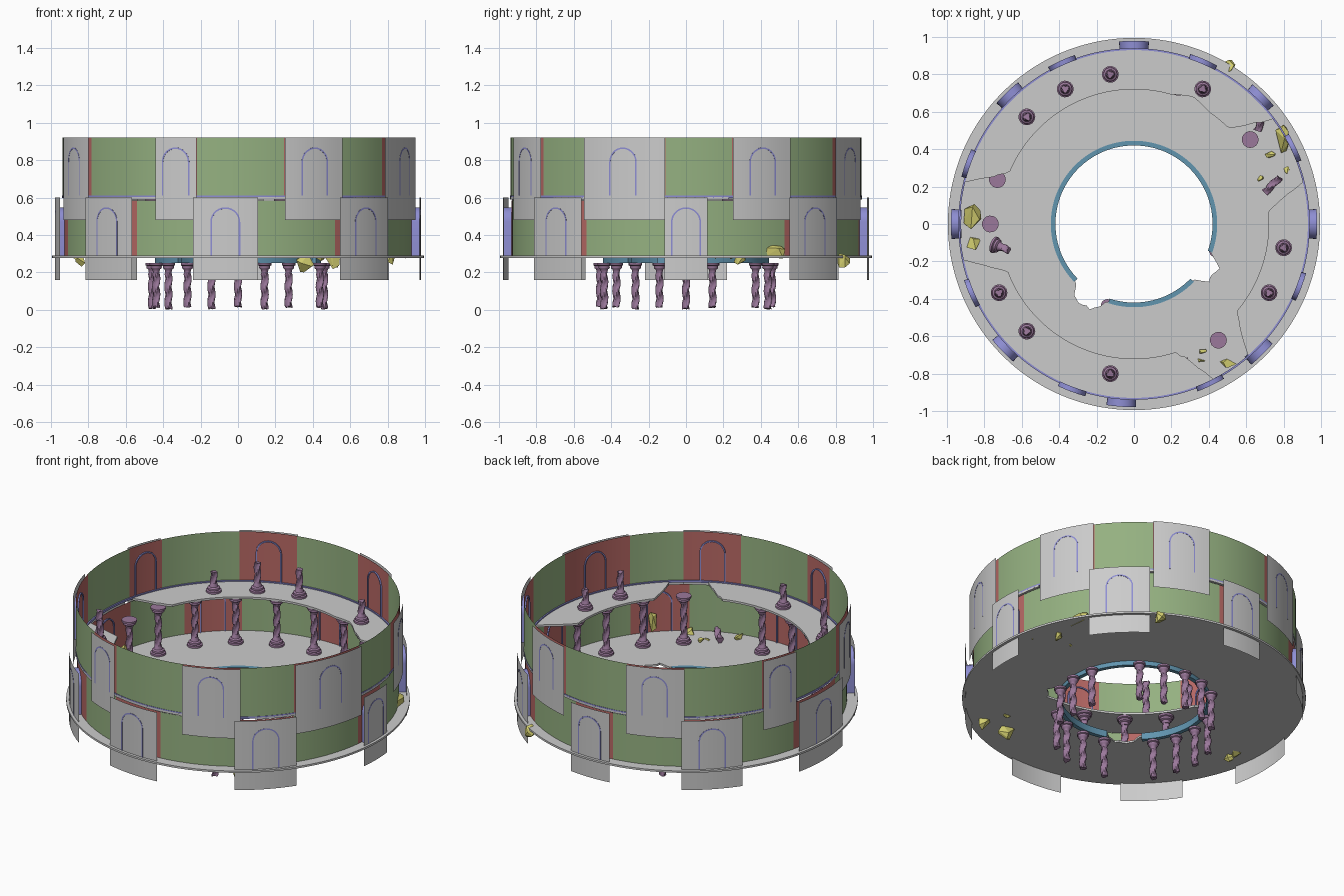
import bpy, bmesh, math, random
from math import sin, cos, radians, pi
from mathutils import Vector, Matrix, Euler

if "Cube" in bpy.data.objects:
    bpy.data.objects.remove(bpy.data.objects["Cube"])

random.seed(7)

def mat(name, c):
    m = bpy.data.materials.new(name)
    m.diffuse_color = (*c, 1)
    m.use_nodes = True
    m.node_tree.nodes["Principled BSDF"].inputs["Base Color"].default_value = m.diffuse_color
    return m

GREEN = mat("wall_green", (0.30, 0.44, 0.22))
RED = mat("niche_red", (0.48, 0.14, 0.13))
VIOLET = mat("arch_violet", (0.27, 0.27, 0.65))
PLUM = mat("column_plum", (0.33, 0.19, 0.33))
YELLOW = mat("rubble_yellow", (0.65, 0.62, 0.16))
TEAL = mat("rim_teal", (0.12, 0.30, 0.43))

def obj(name, bm, m=None, smooth=False, normals=True):
    if normals:
        bmesh.ops.recalc_face_normals(bm, faces=bm.faces[:])
    me = bpy.data.meshes.new(name)
    bm.to_mesh(me)
    bm.free()
    o = bpy.data.objects.new(name, me)
    bpy.context.collection.objects.link(o)
    if m:
        me.materials.append(m)
    if smooth:
        bpy.context.view_layer.objects.active = o
        o.select_set(True)
        bpy.ops.object.shade_smooth_by_angle(angle=radians(40))
        o.select_set(False)
    return o

def polar(r, a, z):
    return Vector((r * cos(a), r * sin(a), z))

def sheet(name, r, a0, a1, z0, z1, m=None):
    """Curved upright panel between two angles (degrees)."""
    bm = bmesh.new()
    n = max(2, int((a1 - a0) / 2.5))
    rows = [[bm.verts.new(polar(r, radians(a0 + (a1 - a0) * i / n), z)) for z in (z0, z1)]
            for i in range(n + 1)]
    for p, q in zip(rows, rows[1:]):
        bm.faces.new((p[0], q[0], q[1], p[1]))
    return obj(name, bm, m, True, False)

def slab(name, rin, rout, a0, a1, z0, z1, n, m=None):
    """Flat ring sector; rin may vary with the angle in degrees."""
    bm = bmesh.new()
    full = a1 - a0 >= 360
    rows = []
    for i in range(n if full else n + 1):
        d = a0 + (a1 - a0) * i / n
        a = radians(d)
        ri = rin(d) if callable(rin) else rin
        rows.append([bm.verts.new(polar(r, a, z))
                     for r, z in ((ri, z0), (rout, z0), (rout, z1), (ri, z1))])
    pairs = list(zip(rows, rows[1:])) + ([(rows[-1], rows[0])] if full else [])
    for p, q in pairs:
        for k in range(4):
            bm.faces.new((p[k], q[k], q[(k + 1) % 4], p[(k + 1) % 4]))
    if not full:
        bm.faces.new(rows[0])
        bm.faces.new(rows[-1])
    return obj(name, bm, m, True)

# Floor ring with two broken bites in its inner edge
BITES = ((-122, 14, 0.08), (-32, 12, 0.07))
def floor_inner(d):
    for c, w, depth in BITES:
        t = abs((d - c + 180) % 360 - 180) / w
        if t < 1:
            return 0.435 + depth * min(1, 1.7 * (1 - t)) + random.uniform(-0.012, 0.012)
    return 0.435
slab("floor", floor_inner, 0.995, -180, 180, 0.278, 0.29, 144)
slab("hole_rim_long", 0.42, 0.445, -20, 224, 0.25, 0.292, 80, TEAL)
slab("hole_rim_short", 0.42, 0.445, -108, -44, 0.25, 0.292, 24, TEAL)

# Broken gallery pieces
def ragged(a0, a1):
    def f(d):
        t = min(d - a0, a1 - d)
        if t < 9:
            return 0.72 + 0.2 * (1 - t / 9) ** 1.5 + random.uniform(0, 0.015)
        return 0.72 + (0.03 * (1 - abs(d - 65) / 9) if abs(d - 65) < 9 else 0)
    return f
for i, (a0, a1) in enumerate(((37, 166), (-49, 14), (192, 297))):
    slab(f"gallery_{i}", ragged(a0, a1), 0.94, a0, a1, 0.59, 0.603, int((a1 - a0) / 1.5))
slab("gallery_trim", 0.93, 0.94, -180, 180, 0.597, 0.61, 120, VIOLET)

# Arch band, following the wall curve
def arch(name, ad, z0, r0, r1):
    bm = bmesh.new()
    def outline(w):
        pts = [(-w, z0)] + [(-w * cos(pi * k / 14), z0 + 0.18 + w * sin(pi * k / 14)) for k in range(15)]
        return pts + [(w, z0)]
    rows = []
    for (s, z), (t, y) in zip(outline(0.070), outline(0.078)):
        rows.append([bm.verts.new(polar(r, radians(ad) + u / 0.95, h))
                     for r, u, h in ((r0, s, z), (r1, s, z), (r1, t, y), (r0, t, y))])
    for p, q in zip(rows, rows[1:]):
        for k in range(4):
            bm.faces.new((p[k], q[k], q[(k + 1) % 4], p[(k + 1) % 4]))
    bm.faces.new(rows[0])
    bm.faces.new(rows[-1])
    obj(name, bm, VIOLET, True)

# Two wall storeys: (centre, half width) of each niche in degrees
LOWER = [(-136, 10.6), (-94, 10.3), (-45.5, 10.7), (0, 6.8), (45, 10.5), (90, 8), (134, 10.5), (180, 13)]
UPPER = [(-157, 10.3), (-110.5, 7), (-64.5, 10.3), (-20.7, 14), (25.5, 10.3), (67, 10.3), (114, 10.4), (160, 7)]
for tag, bays, rw, rp, w0, w1, p0, p1 in (
        ("lower", LOWER, 0.932, 0.978, 0.29, 0.585, 0.16, 0.60),
        ("upper", UPPER, 0.938, 0.956, 0.61, 0.92, 0.48, 0.92)):
    for i, (c, h) in enumerate(bays):
        nc, nh = bays[(i + 1) % 8]
        nc += 360 if nc < c else 0
        sheet(f"{tag}_panel_{i}", rp, c - h, c + h, p0, p1)
        sheet(f"{tag}_niche_{i}", rw, c - h, c + h, w0, w1, RED)
        sheet(f"{tag}_wall_{i}", rw, c + h, nc - nh, w0, w1, GREEN)
        arch(f"{tag}_arch_{i}", c, w0, rw - 0.008, rp + 0.001)

# Twisted column: turned foot, three-lobed spiral shaft, optional capital, ragged end
FOOT = ((0, 0.045), (0.012, 0.045), (0.016, 0.036), (0.022, 0.038), (0.028, 0.036), (0.034, 0.026), (0.05, 0.021))
def column(name, h, matrix, foot=True, capital=False, scale=1.0):
    bm = bmesh.new()
    n = 15
    prof = [(z, r * scale, 0) for z, r in FOOT] if foot else [(0, 0.02, 1)]
    z0 = prof[-1][0]
    z1 = h - 0.05 if capital else h
    k = max(4, int((z1 - z0) / 0.009))
    prof += [(z0 + (z1 - z0) * j / k, 0.018, 1) for j in range(1, k + 1)]
    if capital:
        prof += [(h - z, r * scale, 0) for z, r in reversed(FOOT)]
    rings = []
    for j, (z, r, lobed) in enumerate(prof):
        ring = []
        for i in range(n):
            a = 2 * pi * i / n
            rr = r + lobed * 0.0045 * cos(3 * a - z * 75)
            zz = z + (random.uniform(-0.012, 0) if j == len(prof) - 1 and not capital else 0)
            ring.append(bm.verts.new((rr * cos(a), rr * sin(a), zz)))
        rings.append(ring)
    for p, q in zip(rings, rings[1:]):
        for i in range(n):
            bm.faces.new((p[i], p[(i + 1) % n], q[(i + 1) % n], q[i]))
    bm.faces.new(rings[0][::-1])
    bm.faces.new(rings[-1])
    bm.transform(matrix)
    obj(name, bm, PLUM, True)

# Ground storey columns every 18 degrees, a few collapsed
for d in range(0, 360, 18):
    if d not in (18, 198, 288):
        column(f"lower_column_{d}", 0.3, Matrix.Translation(polar(0.768, radians(d), 0.29)), capital=True)
# Surviving stubs on the gallery
for d, h in ((99, 0.18), (63, 0.14), (-9, 0.13), (-27, 0.17), (-99, 0.15), (-135, 0.26),
             (-153, 0.2), (135, 0.13), (117, 0.19)):
    column(f"gallery_column_{d}", h, Matrix.Translation(polar(0.81, radians(d), 0.603)))
# Columns hanging below the floor
for d in range(0, 360, 18):
    if d not in (36, 144, 234, 324):
        h = 0.25 if d % 36 == 0 else 0.24
        column(f"hanging_column_{d}", h, Matrix.Translation(polar(0.46, radians(d), 0.25))
               @ Matrix.Rotation(pi, 4, 'X'), scale=0.8)
# Fallen shaft pieces
for i, (x, y, z, yaw, tilt, h) in enumerate(((0.70, 0.17, 0.31, 45, 75, 0.12), (-0.75, -0.11, 0.33, -20, 65, 0.10),
                                             (0.27, -0.73, 0.31, -45, 80, 0.12), (0.66, 0.50, 0.31, 70, 80, 0.08))):
    column(f"fallen_column_{i}", h, Matrix.Translation((x, y, z))
           @ Euler((0, radians(tilt), radians(yaw))).to_matrix().to_4x4(), foot=(i == 1))

# Angular rubble chunks: x, y, z, half sizes
RUBBLE = ((-0.87, 0.04, 0.33, .055, .07, .06), (-0.85, -0.12, 0.29, .045, .06, .03), (0.51, 0.84, 0.26, .035, .04, .05),
          (0.79, 0.46, 0.30, .05, .08, .05), (0.73, 0.37, 0.30, .03, .02, .02), (0.90, 0.15, 0.33, .02, .05, .06),
          (0.50, -0.75, 0.27, .05, .03, .06), (0.36, -0.68, 0.30, .035, .015, .02), (0.35, -0.73, 0.25, .06, .04, .05),
          (0.22, -0.85, 0.30, .02, .04, .02), (0.67, -0.62, 0.36, .03, .03, .08), (-0.84, -0.15, 0.26, .03, .03, .03),
          (0.44, -0.62, 0.29, .03, .02, .03), (0.82, 0.28, 0.27, .03, .04, .03), (0.68, 0.24, 0.29, .02, .02, .02))
for i, (x, y, z, sx, sy, sz) in enumerate(RUBBLE):
    bm = bmesh.new()
    for _ in range(11):
        v = Vector([random.gauss(0, 1) for _ in range(3)]).normalized()
        bm.verts.new((x + v.x * sx, y + v.y * sy, z + v.z * sz))
    res = bmesh.ops.convex_hull(bm, input=bm.verts[:])
    loose = [v for v in bm.verts if not v.link_faces]
    bmesh.ops.delete(bm, geom=loose, context='VERTS')
    obj(f"rubble_{i}", bm, YELLOW)
